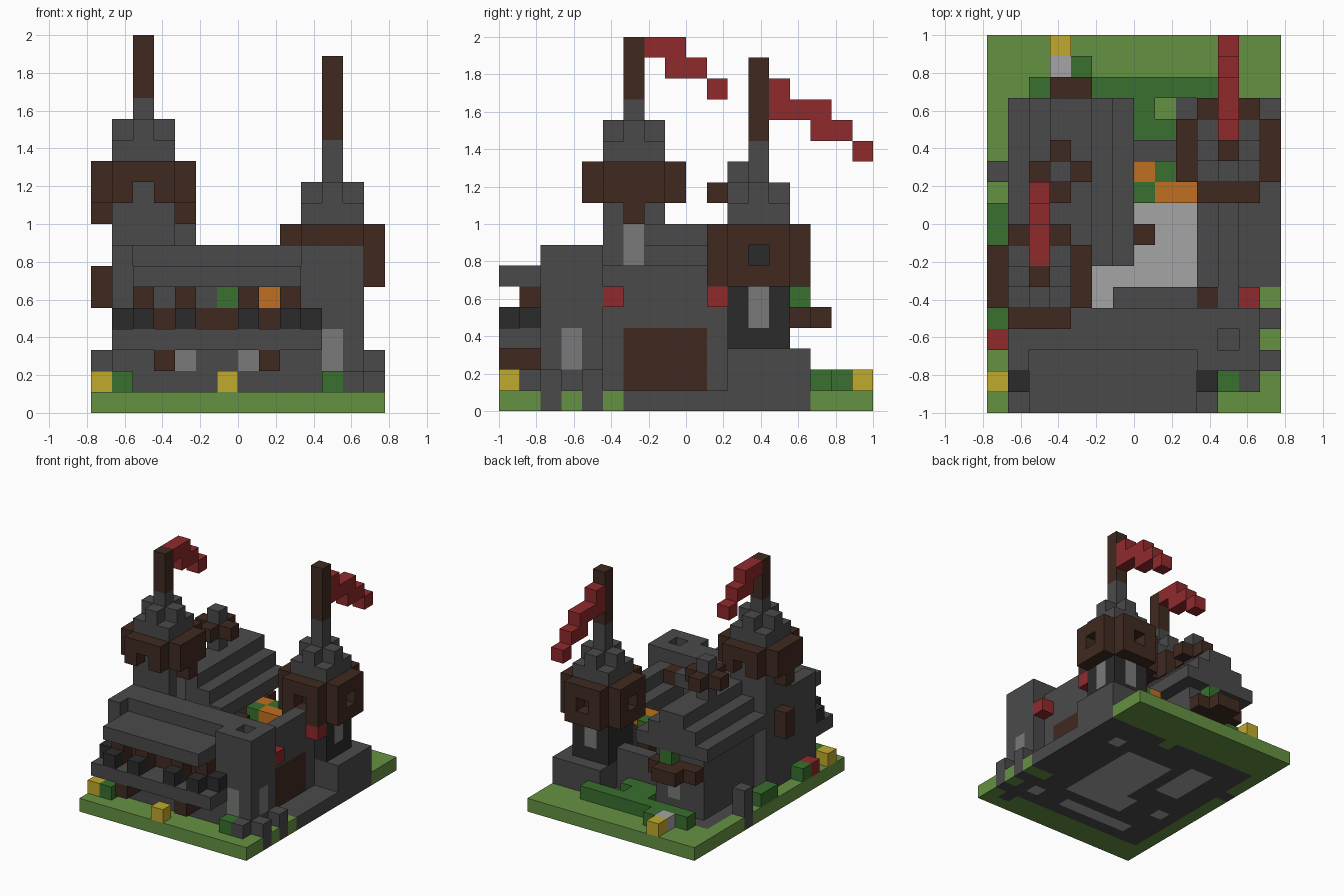
import bpy, bmesh
from itertools import product
from mathutils import Vector

cube = bpy.data.objects.get("Cube")
if cube:
    bpy.data.objects.remove(cube, do_unlink=True)

UNIT = 1 / 9          # edge of one block
cells = {}            # block position -> (part, colour)

PALETTE = {
    "grass": "659142", "stone": "4a4a4a", "dark_stone": "2b2b2b", "wood": "402a20",
    "leaf": "38702e", "red_cloth": "902a2c", "yellow_bloom": "c0aa2c",
    "orange_leaf": "c07020", "glass": "787a78", "pale_floor": "a5a5a5",
}


def linear(text):
    values = [int(text[i:i + 2], 16) / 255 for i in (0, 2, 4)]
    return [v / 12.92 if v < 0.04 else ((v + 0.055) / 1.055) ** 2.4 for v in values] + [1]


def make_material(name, text):
    mat = bpy.data.materials.new(name)
    mat.use_nodes = True
    mat.diffuse_color = linear(text)
    mat.node_tree.nodes["Principled BSDF"].inputs["Base Color"].default_value = linear(text)
    return mat


materials = {name: make_material(name, text) for name, text in PALETTE.items()}


def box(part, colour, xs, ys, zs):
    """Fill a box of blocks; later boxes replace earlier ones."""
    for cell in product(range(*xs), range(*ys), range(*zs)):
        cells[cell] = (part, colour)


def block(part, colour, x, y, z, height=1):
    box(part, colour, (x, x + 1), (y, y + 1), (z, z + height))


def cut(xs, ys, zs):
    for cell in product(range(*xs), range(*ys), range(*zs)):
        cells.pop(cell, None)


def plus(part, colour, x, y, zs, reach):
    """Square of blocks without its corners, around one column."""
    wide, slim = (-reach, reach + 1), (1 - reach, reach)
    for a, b in ((wide, slim), (slim, wide)):
        box(part, colour, (x + a[0], x + a[1]), (y + b[0], y + b[1]), zs)


def spire(side, x, y, base, pole, top):
    """Stepped stone cap with a wooden flagpole."""
    cap = side + "_tower_cap"
    box(cap, "stone", (x - 1, x + 2), (y - 1, y + 2), (base, base + 1))
    for dx, dy in ((0, 0), (1, 0), (-1, 0), (0, 1), (0, -1)):
        block(cap, "stone", x + dx, y + dy, base, 2)
    block(cap, "stone", x, y, base, pole - base)
    block(side + "_flagpole", "wood", x, y, pole, top - pole)


# Ground and foundations
box("ground", "grass", (-7, 7), (-9, 9), (0, 1))
box("foundation", "stone", (-6, 5), (-7, 6), (0, 1))
box("side_path", "stone", (5, 7), (-3, 6), (0, 1))
box("courtyard_floor", "pale_floor", (-2, 3), (-4, 3), (0, 1))

# Front wing with its lean-to roof
box("front_wing", "stone", (-6, 3), (-7, -4), (0, 8))
cut((-5, 3), (-7, -6), (7, 8))
box("front_roof", "stone", (-5, 3), (-9, -6), (6, 7))
box("wing_eave", "stone", (-1, 3), (-4, -3), (6, 7))
box("wing_sill", "wood", (-5, 3), (-7, -6), (4, 5))
block("wing_shutter", "leaf", -1, -7, 5)
block("wing_shutter", "orange_leaf", 1, -7, 5)
for x in (-3, 0):
    block("wing_window", "glass", x, -7, 2)

# Front balcony with rail blocks, posts and brackets
box("balcony_floor", "stone", (-6, 4), (-9, -7), (3, 4))
for x in (-5, -3, 0, 2):
    block("balcony_rail", "dark_stone", x, -9, 4)
    block("roof_post", "wood", x, -8, 4, 2)
for x in (-6, 3):
    block("balcony_rail", "dark_stone", x, -8, 4)
for x in (-4, 1):
    box("balcony_bracket", "wood", (x, x + 1), (-9, -7), (2, 3))

# Front corner turret
box("corner_turret", "stone", (3, 6), (-7, -4), (0, 8))
cut((4, 5), (-6, -5), (7, 8))
block("turret_window", "glass", 4, -7, 2, 2)
block("turret_window", "glass", 5, -6, 2, 2)

# Side wall with gate and hanging lamps
box("side_wall", "stone", (3, 4), (-4, 2), (0, 6))
box("side_wall", "stone", (4, 5), (-4, 2), (0, 7))
box("gate", "wood", (4, 5), (-3, 1), (1, 4))
for y in (-4, 1):
    block("side_lamp", "red_cloth", 5, y, 5)
block("wall_beam", "wood", 3, -4, 6)

# Hall with stepped gable roof
box("hall", "stone", (-5, -1), (-2, 5), (0, 7))
for step in range(3):
    box("hall_roof", "stone", (step - 6, -step), (-2, 6), (6 + step, 7 + step))
box("back_balcony", "wood", (-4, -2), (5, 7), (4, 5))
for x in (-5, -2):
    block("back_balcony", "wood", x, 5, 4)
block("balcony_plant", "leaf", -3, 5, 5)
block("hall_window", "glass", -3, 4, 2, 2)
block("hall_bracket", "wood", 0, -1, 5)

# Roof chimney with wooden collar
block("chimney", "stone", -4, 2, 8, 4)
for dx, dy in ((1, 0), (-1, 0), (0, 1), (0, -1)):
    block("chimney_collar", "wood", -4 + dx, 2 + dy, 10)

# Left tower
plus("left_gallery", "wood", -5, -3, (10, 12), 2)
box("left_tower", "stone", (-6, -3), (-4, -1), (0, 12))
for x in (-7, -3):
    block("left_gallery", "wood", x, -3, 9)
for y in (-5, -1):
    cut((-5, -4), (y, y + 1), (10, 11))
block("left_tower_window", "glass", -4, -3, 7, 2)
block("left_bay", "wood", -7, -3, 5, 2)
spire("left", -5, -3, 12, 15, 18)

# Right tower
box("right_base", "stone", (3, 7), (2, 6), (0, 3))
box("right_tower", "dark_stone", (3, 6), (2, 5), (3, 6))
plus("right_gallery", "wood", 4, 3, (6, 9), 2)
for dx, dy in ((2, 0), (-2, 0), (0, 2), (0, -2)):
    cut((4 + dx, 5 + dx), (3 + dy, 4 + dy), (7, 8))
    block("right_gallery_core", "dark_stone", 4 + dx // 2, 3 + dy // 2, 7)
block("right_tower_window", "glass", 5, 3, 4, 2)
block("right_tower_window", "glass", 4, 4, 4, 2)
spire("right", 4, 3, 9, 13, 17)

# Flags that trail backwards in steps
for side, x, pieces in (
    ("left", -5, ((-2, 0, 17), (-1, 1, 16), (1, 2, 15))),
    ("right", 4, ((4, 5, 15), (4, 7, 14), (6, 8, 13), (8, 9, 12))),
):
    for start, end, z in pieces:
        box(side + "_flag", "red_cloth", (x, x + 1), (start, end), (z, z + 1))

# Courtyard back wall and tree
box("back_wall", "stone", (-1, 3), (3, 4), (0, 4))
block("tree_trunk", "wood", 1, 2, 1, 4)
for x, y, colour in ((0, 2, "orange_leaf"), (1, 2, "leaf"), (0, 1, "leaf"),
                     (1, 1, "orange_leaf"), (2, 1, "orange_leaf")):
    block("tree_crown", colour, x, y, 5)

# Hedges, flowers and fence posts
box("back_hedge", "leaf", (-5, 4), (6, 7), (1, 2))
box("back_hedge", "leaf", (-1, 2), (4, 6), (1, 2))
cut((1, 2), (5, 6), (1, 2))
block("ground", "grass", 1, 5, 0)
block("back_hedge", "leaf", -3, 7, 1)
block("back_step", "pale_floor", -4, 7, 1)
for x, y in ((-7, -1), (-7, 0), (-7, -5), (-6, -8), (4, -8)):
    block("bush", "leaf", x, y, 1)
for x, y in ((-7, -8), (-1, -9), (-4, 8)):
    block("flower", "yellow_bloom", x, y, 1)
block("red_flower", "red_cloth", -7, -6, 1)
for x, y in ((5, -8), (6, -7), (6, -5)):
    block("fence_post", "stone", x, y, 0, 2)
block("side_buttress", "stone", -7, 2, 0, 3)

# Pale floors of the rooms, set into the underside
for xs, ys in (((-4, -2), (0, 4)), ((-4, 2), (-6, -5)), ((-5, -4), (-3, -2)),
               ((4, 5), (3, 4)), ((4, 5), (-6, -5))):
    box("room_floor", "pale_floor", xs, ys, (0, 1))


def build(part):
    """Make one object from the outer faces of a part's blocks."""
    bm = bmesh.new()
    own = {c: col for c, (name, col) in cells.items() if name == part}
    colours = sorted(set(own.values()))
    for cell, colour in own.items():
        centre = Vector(cell) + Vector((0.5, 0.5, 0.5))
        for axis, sign in product(range(3), (-1, 1)):
            normal = Vector((0, 0, 0))
            normal[axis] = sign
            if tuple(int(v) for v in Vector(cell) + normal) in cells:
                continue
            u, v = Vector((0, 0, 0)), Vector((0, 0, 0))
            u[(axis + 1) % 3], v[(axis + 2) % 3] = 0.5, 0.5 * sign
            middle = centre + normal / 2
            corners = (middle - u - v, middle + u - v, middle + u + v, middle - u + v)
            face = bm.faces.new([bm.verts.new(p * UNIT) for p in corners])
            face.material_index = colours.index(colour)
    bmesh.ops.remove_doubles(bm, verts=bm.verts, dist=UNIT / 100)
    mesh = bpy.data.meshes.new(part)
    bm.to_mesh(mesh)
    bm.free()
    for colour in colours:
        mesh.materials.append(materials[colour])
    bpy.context.collection.objects.link(bpy.data.objects.new(part, mesh))


for part in sorted({name for name, _ in cells.values()}):
    build(part)
